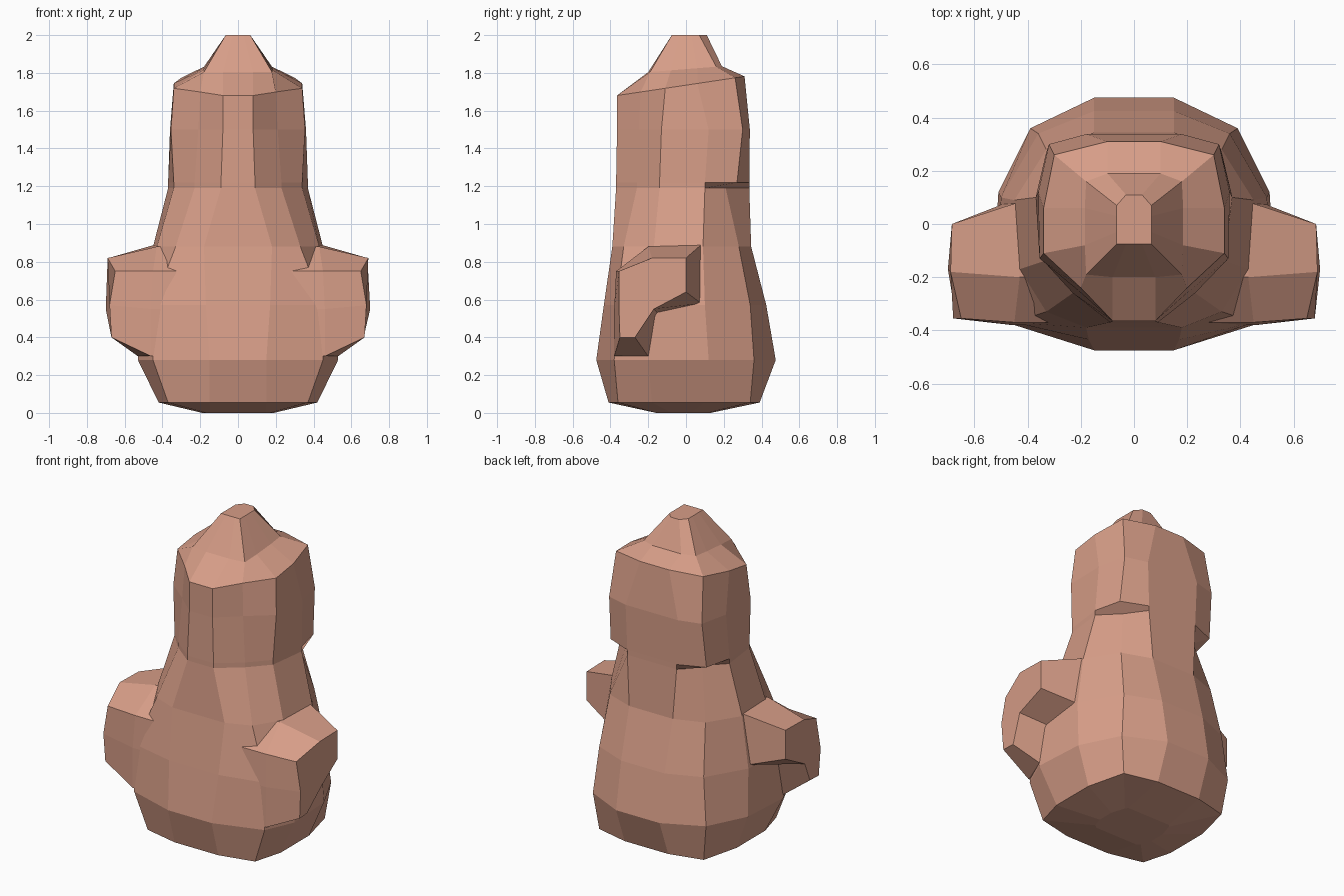
import bpy, bmesh

clay = bpy.data.materials.new("terracotta_clay")
clay.diffuse_color = (0.68, 0.34, 0.245, 1)


def loft(name, rings):
    """Skin a list of equal-length closed point rings and cap both ends."""
    bm = bmesh.new()
    loops = [[bm.verts.new(p) for p in ring] for ring in rings]
    n = len(loops[0])
    for a, b in zip(loops, loops[1:]):
        for i in range(n):
            j = (i + 1) % n
            bm.faces.new((a[i], a[j], b[j], b[i]))
    bm.faces.new(loops[0][::-1])
    bm.faces.new(loops[-1])
    bmesh.ops.recalc_face_normals(bm, faces=bm.faces)
    mesh = bpy.data.meshes.new(name)
    bm.to_mesh(mesh)
    bm.free()
    mesh.materials.append(clay)
    obj = bpy.data.objects.new(name, mesh)
    bpy.context.collection.objects.link(obj)
    return obj


def full_ring(z, tilt, half):
    """Mirror a half outline (front to back) and lift it to height z."""
    pts = half + [(-x, y) for x, y in reversed(half)]
    return [(x, y, z + tilt * y) for x, y in pts]


# body and head: height, tilt, half outline from front to back
foot = [(.15, -.41), (.37, -.36), (.42, -.18), (.42, .10), (.36, .34), (.15, .39)]
sections = [
    (0.0, 0, [(x * .45 + .08 * (x < .2), y * .36 - .01) for x, y in foot]),
    (.055, 0, foot),
    (.28, 0, [(.15, -.475), (.45, -.38), (.53, -.20), (.51, .12), (.39, .36), (.15, .475)]),
    (.57, 0, [(.17, -.435), (.45, -.37), (.52, -.20), (.50, .10), (.36, .34), (.15, .425)]),
    (.88, 0, [(.18, -.39), (.33, -.33), (.43, -.17), (.45, .09), (.33, .28), (.15, .345)]),
    # neck notch under the back corners of the head
    (1.19, 0, [(.09, -.37), (.23, -.26), (.34, -.14), (.37, .10), (.26, .21), (.17, .335)]),
    (1.22, 0, [(.09, -.37), (.23, -.26), (.34, -.14), (.37, .10), (.33, .27), (.17, .335)]),
    (1.5, 0, [(.08, -.365), (.21, -.25), (.355, -.13), (.36, .12), (.32, .30), (.18, .338)]),
    (1.735, .15, [(.08, -.365), (.20, -.24), (.34, -.11), (.34, .06), (.30, .26), (.10, .31)]),
    (1.82, .08, [(.08, -.20), (.18, -.19), (.185, -.08), (.185, .06), (.18, .16), (.10, .19)]),
    (2.0, 0, [(.03, -.075), (.065, -.075), (.065, -.03), (.065, .03), (.065, .07), (.03, .11)]),
]
loft("body", [full_ring(*s) for s in sections])

# arms: root outline at the body and outer outline, mirrored
root = [(.45, -.37, .75), (.43, -.20, .88), (.44, .08, .89), (.48, .08, .58),
        (.50, -.15, .53), (.53, -.20, .30), (.46, -.38, .30), (.46, -.38, .55)]
tip = [(.65, -.355, .75), (.69, -.18, .82), (.685, 0, .82), (.685, 0, .64),
       (.70, -.17, .55), (.665, -.27, .40), (.67, -.35, .40), (.68, -.355, .57)]
core = [(.20, y, z) for x, y, z in root]
arms = loft("arms", [core, root, tip])
arms.modifiers.new("mirror", 'MIRROR')
